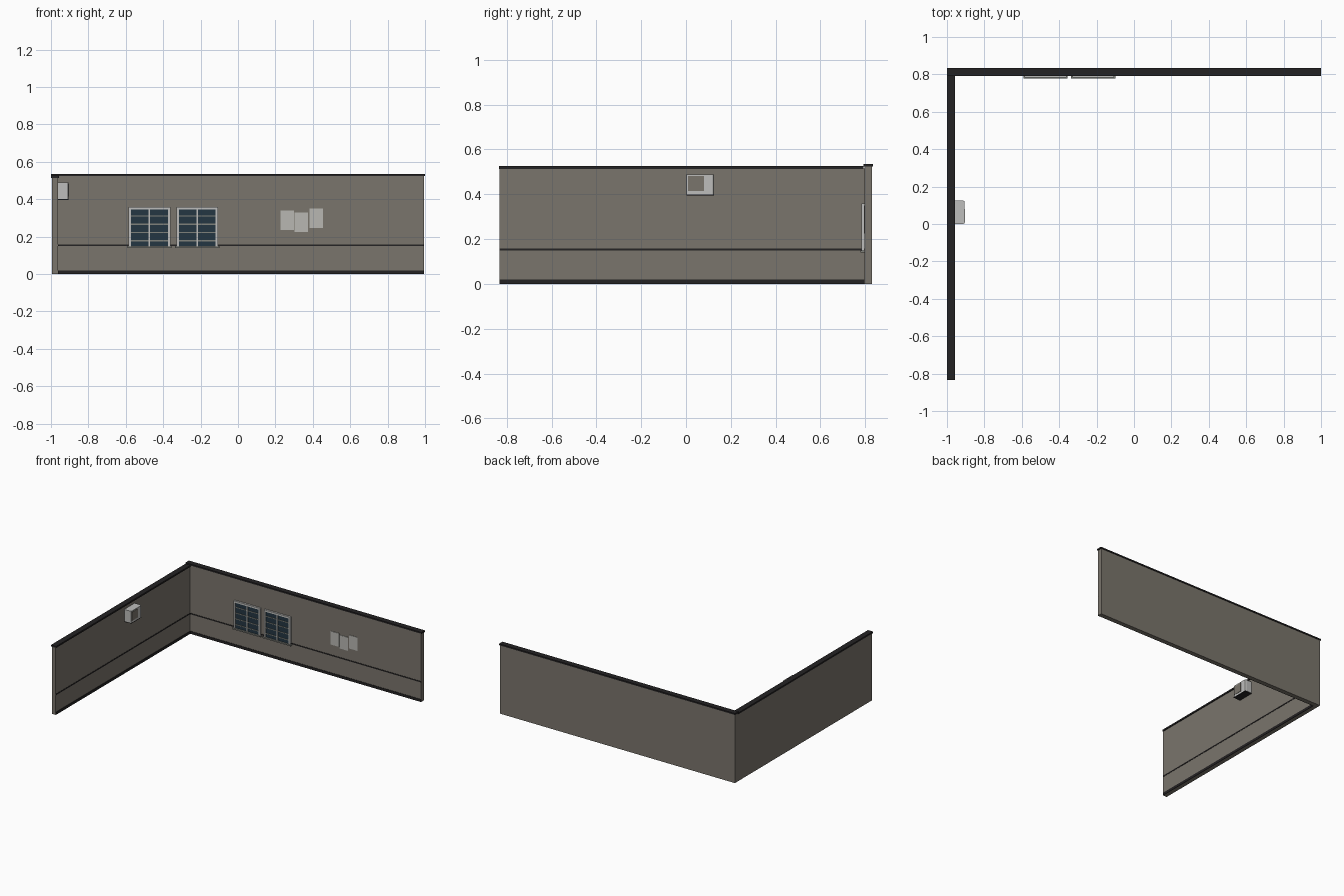
import bpy
import bmesh

if "Cube" in bpy.data.objects:
    bpy.data.objects.remove(bpy.data.objects["Cube"])


def material(name, rgb):
    # sRGB 0-255 to linear
    m = bpy.data.materials.new(name)
    lin = [((c / 255 + 0.055) / 1.055) ** 2.4 for c in rgb]
    m.diffuse_color = (*lin, 1)
    m.use_nodes = True
    m.node_tree.nodes["Principled BSDF"].inputs["Base Color"].default_value = m.diffuse_color
    return m


WALL = material("wall plaster", (122, 117, 108))
TRIM = material("dark trim", (36, 34, 35))
LIGHT = material("light grey", (190, 190, 188))
GLASS = material("dark blue glass", (36, 54, 66))
SLAT = material("slat grey", (128, 130, 124))
PAPER = material("paper", (184, 183, 178))


def box(name, x, y, z, mat, bevel=0):
    bm = bmesh.new()
    bmesh.ops.create_cube(bm, size=1)
    for v in bm.verts:
        v.co = [r[0] if c < 0 else r[1] for c, r in zip(v.co, (x, y, z))]
    if bevel:
        # soften the two upright edges facing the room
        edges = [e for e in bm.edges if all(abs(v.co.x - x[1]) < 1e-5 for v in e.verts)
                 and abs(e.verts[0].co.z - e.verts[1].co.z) > 1e-4]
        bmesh.ops.bevel(bm, geom=edges, offset=bevel, segments=2, affect='EDGES', profile=0.5)
    me = bpy.data.meshes.new(name)
    bm.to_mesh(me)
    bm.free()
    me.materials.append(mat)
    ob = bpy.data.objects.new(name, me)
    bpy.context.collection.objects.link(ob)
    return ob


# Two walls meeting in a corner
box("back_wall", (-0.995, 0.994), (0.797, 0.83), (0, 0.526), WALL)
box("left_wall", (-0.995, -0.963), (-0.832, 0.797), (0, 0.516), WALL)

# Dark caps along the wall tops
box("back_cap", (-1, 1), (0.792, 0.834), (0.524, 0.535), TRIM)
box("left_cap", (-1, -0.957), (-0.834, 0.792), (0.514, 0.526), TRIM)

# Skirting and dado rail on the inner faces
for name, z0, z1, out in (("skirting", 0, 0.02, 0.003), ("rail", 0.149, 0.158, 0.002)):
    box("back_" + name, (-0.963, 0.994), (0.797 - out, 0.798), (z0, z1), TRIM)
    box("left_" + name, (-0.964, -0.963 + out), (-0.832, 0.797), (z0, z1), TRIM)

# Barred windows
for i, (x0, x1) in enumerate(((-0.585, -0.362), (-0.329, -0.106))):
    n = f"window_{i + 1}_"
    z0, z1, f = 0.15, 0.358, 0.013
    xm = (x0 + x1) / 2
    box(n + "glass", (x0 + 0.005, x1 - 0.005), (0.789, 0.798), (z0, z1 - 0.005), GLASS)
    for s, a, b in (("left_frame", x0, x0 + f), ("right_frame", x1 - f, x1),
                    ("mullion", xm - 0.004, xm + 0.004)):
        box(n + s, (a, b), (0.783, 0.798), (z0, z1), LIGHT)
    box(n + "top_frame", (x0, x1), (0.783, 0.798), (z1 - f, z1), LIGHT)
    box(n + "sill", (x0 - 0.007, x1 + 0.007), (0.778, 0.798), (0.14, 0.15), SLAT)
    for k in range(4):
        z = 0.178 + k * 0.044
        box(n + f"slat_{k + 1}", (x0 + f, x1 - f), (0.786, 0.79), (z - 0.003, z + 0.003), SLAT)

# Paper notices on the back wall
for i, (x, z) in enumerate(((0.228, 0.236), (0.303, 0.226), (0.383, 0.247))):
    box(f"notice_{i + 1}", (x, x + 0.072), (0.794, 0.798), (z, z + 0.103), PAPER)

# Ventilation unit on the left wall
box("vent_unit", (-0.964, -0.905), (0, 0.126), (0.4, 0.489), LIGHT, 0.01)
box("vent_base", (-0.964, -0.905), (0.002, 0.124), (0.395, 0.4), TRIM)
box("vent_panel", (-0.906, -0.903), (0.008, 0.08), (0.414, 0.481), WALL)
